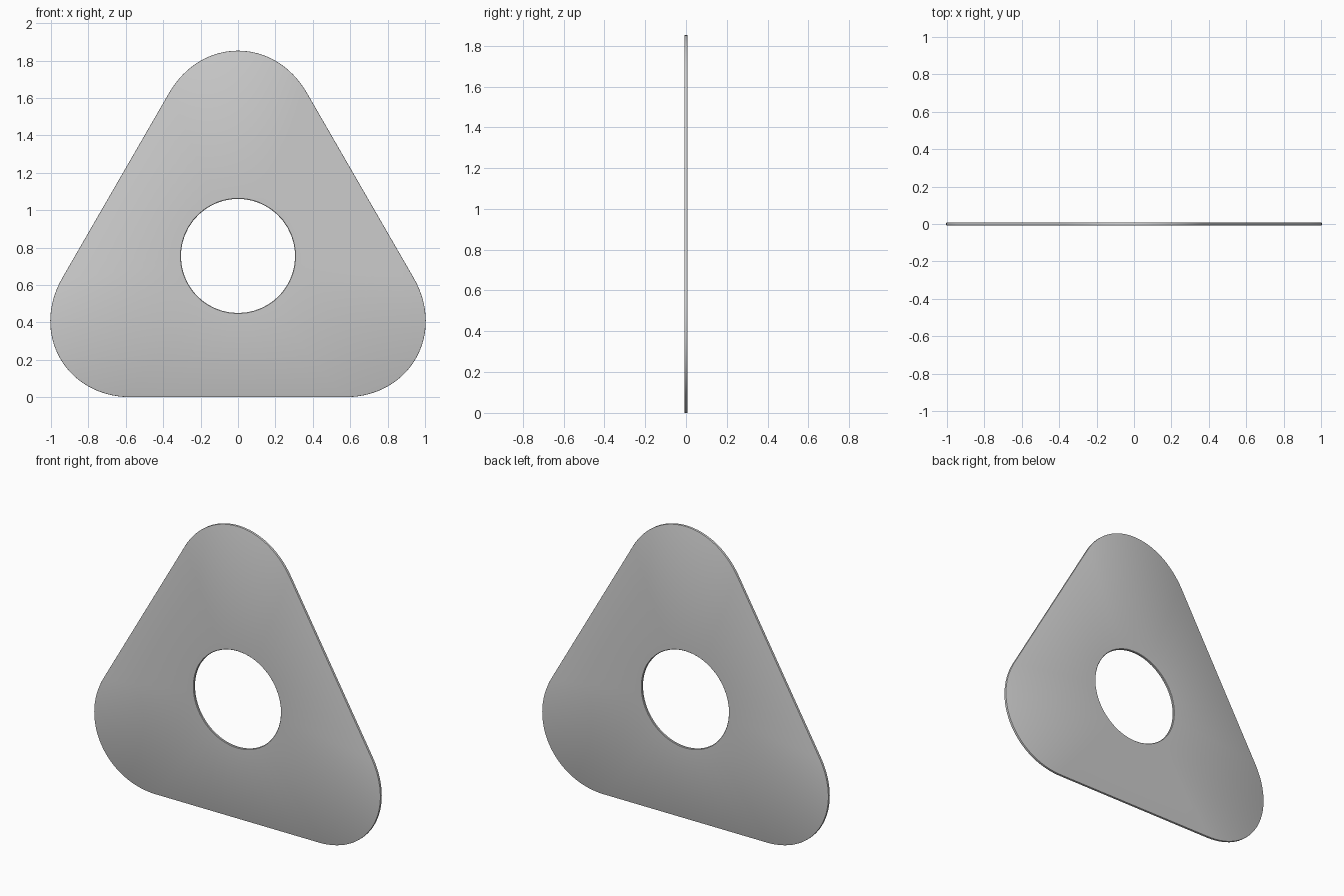
import bpy, bmesh, math
from mathutils import Vector

if "Cube" in bpy.data.objects:
    bpy.data.objects.remove(bpy.data.objects["Cube"])

C = 0.755                    # centre height = inradius of the base triangle
R = 2 * C                    # vertex distance from centre
TAN = 0.737                  # corner rounding length along each side
F = 0.472                    # curve handle fraction
HOLE = 0.305
T = 0.008                    # half thickness
B = 0.003                    # edge softening
STEPS, FLAT = 32, 10


def vert(k):
    a = math.radians(90 + 120 * k)
    return Vector((math.cos(a), math.sin(a))) * R


# Outline: three rounded corners joined by straight sides
outline = []
for k in range(3):
    v = vert(k)
    p0 = v + (vert(k - 1) - v).normalized() * TAN
    p3 = v + (vert(k + 1) - v).normalized() * TAN
    p1, p2 = p0.lerp(v, F), p3.lerp(v, F)
    for i in range(STEPS + 1):
        t = i / STEPS
        s = 1 - t
        outline.append(p0 * s**3 + p1 * 3 * s * s * t + p2 * 3 * s * t * t + p3 * t**3)
    nxt = vert(k + 1) + (v - vert(k + 1)).normalized() * TAN
    outline += [p3.lerp(nxt, i / FLAT) for i in range(1, FLAT)]

# Plate: softened ring section swept round the outline and the hole
bm = bmesh.new()
rings = []
n = len(outline)
for i, p in enumerate(outline):
    d = (outline[(i + 1) % n] - outline[i - 1]).normalized()
    nrm = Vector((d.y, -d.x))
    u = p.normalized()
    ring = []
    for off, y in ((B, -T), (B * 0.3, -T + B * 0.3), (0, -T + B),
                   (0, T - B), (B * 0.3, T - B * 0.3), (B, T)):
        q = p - nrm * off
        ring.append(bm.verts.new((q.x, y, q.y + C)))
    for r, y in ((HOLE + B, T), (HOLE, T - B), (HOLE, -T + B), (HOLE + B, -T)):
        ring.append(bm.verts.new((u.x * r, y, u.y * r + C)))
    rings.append(ring)
for i in range(n):
    a, b = rings[i], rings[(i + 1) % n]
    for j in range(len(a)):
        k = (j + 1) % len(a)
        bm.faces.new((a[j], a[k], b[k], b[j]))
bmesh.ops.recalc_face_normals(bm, faces=bm.faces)

mesh = bpy.data.meshes.new("triangular_plate")
bm.to_mesh(mesh)
bm.free()
obj = bpy.data.objects.new("triangular_plate", mesh)
bpy.context.collection.objects.link(obj)
bpy.context.view_layer.objects.active = obj
obj.select_set(True)
bpy.ops.object.shade_smooth_by_angle(angle=math.radians(30))
